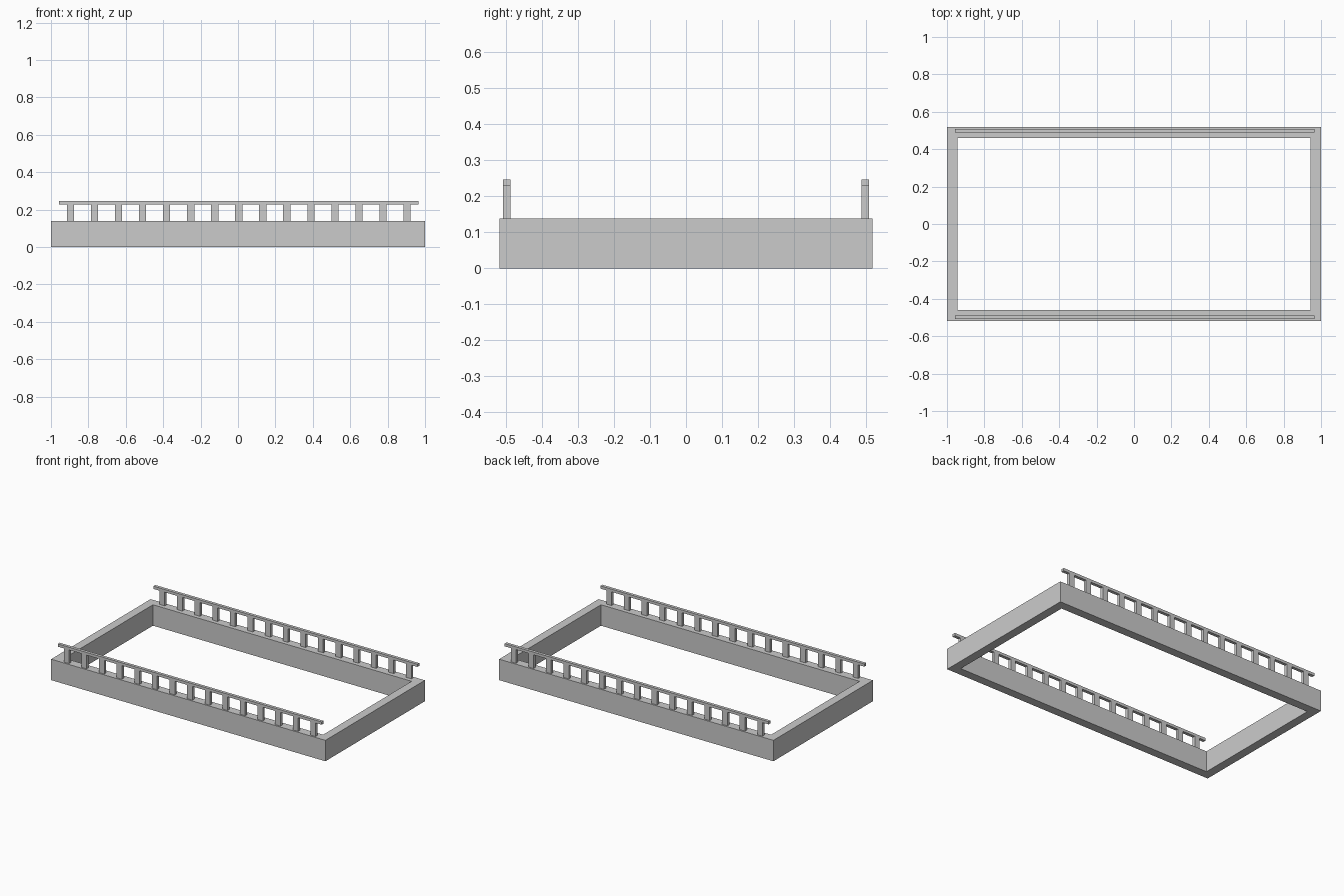
import bpy, bmesh
from mathutils import Matrix, Vector

if "Cube" in bpy.data.objects:
    bpy.data.objects.remove(bpy.data.objects["Cube"])


def add_box(bm, lo, hi):
    lo, hi = Vector(lo), Vector(hi)
    m = Matrix.Translation((lo + hi) / 2) @ Matrix.Diagonal((*(hi - lo), 1))
    bmesh.ops.create_cube(bm, size=1, matrix=m)


def finish(bm, name):
    mesh = bpy.data.meshes.new(name)
    bmesh.ops.recalc_face_normals(bm, faces=bm.faces)
    bm.to_mesh(mesh)
    bm.free()
    ob = bpy.data.objects.new(name, mesh)
    bpy.context.collection.objects.link(ob)
    return ob


# Open rectangular base frame with mitred corners
X, Y, WALL, H = 1.0, 0.518, 0.057, 0.138
bm = bmesh.new()
rings = []
for x, y, z in ((X, Y, 0), (X, Y, H), (X - WALL, Y - WALL, H), (X - WALL, Y - WALL, 0)):
    rings.append([bm.verts.new((sx * x, sy * y, z))
                  for sx, sy in ((-1, -1), (1, -1), (1, 1), (-1, 1))])
for k in range(4):
    a, b = rings[k], rings[(k + 1) % 4]
    for i in range(4):
        j = (i + 1) % 4
        bm.faces.new((a[i], a[j], b[j], b[i]))
finish(bm, "base_frame")

# Balustrades along both long sides
SHIFT, POSTS, RAIL_Z, TOP = 0.004, 15, 0.228, 0.246
for side, name in ((-1, "front"), (1, "back")):
    yc = side * 0.498
    bm = bmesh.new()
    for i in range(POSTS):
        x = SHIFT - 0.899 + 1.798 * i / (POSTS - 1)
        add_box(bm, (x - 0.019, yc - 0.01, H), (x + 0.019, yc + 0.01, RAIL_Z))
    finish(bm, name + "_posts")
    bm = bmesh.new()
    add_box(bm, (SHIFT - 0.962, yc - 0.01, RAIL_Z), (SHIFT + 0.962, yc + 0.01, TOP))
    finish(bm, name + "_handrail")
